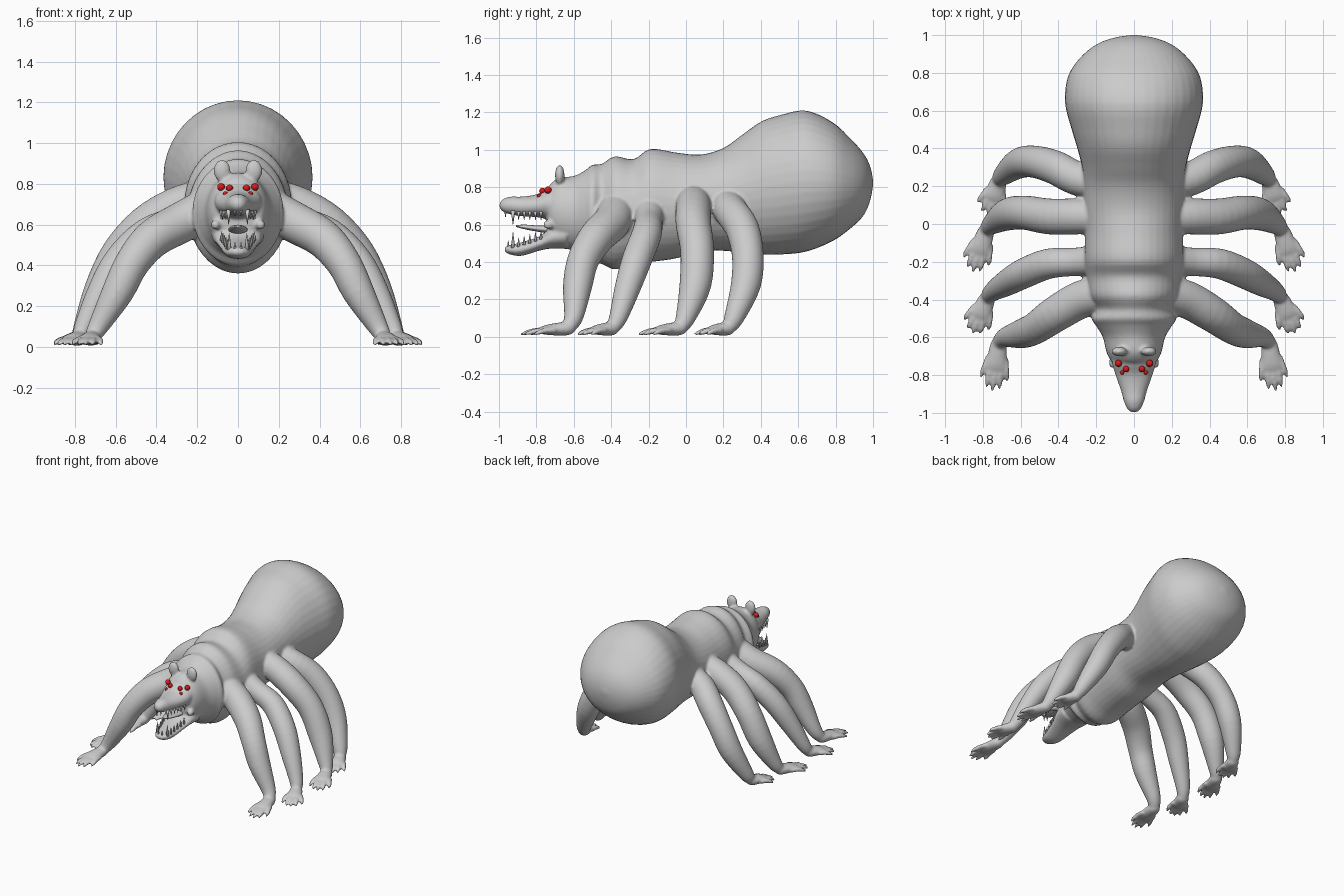
import bpy, bmesh, math
from mathutils import Vector, Matrix

if "Cube" in bpy.data.objects:
    bpy.data.objects.remove(bpy.data.objects["Cube"])

Z = Vector((0, 0, 1))


def spline(rows, steps):
    """Catmull-Rom interpolation of control rows."""
    rows = [Vector(r) for r in rows]
    out = []
    for i in range(len(rows) - 1):
        p0, p1, p2 = rows[max(i - 1, 0)], rows[i], rows[i + 1]
        p3 = rows[min(i + 2, len(rows) - 1)]
        for k in range(steps):
            t = k / steps
            out.append(0.5 * (2 * p1 + (p2 - p0) * t + (2 * p0 - 5 * p1 + 4 * p2 - p3) * t**2
                              + (3 * p1 - p0 - 3 * p2 + p3) * t**3))
    return out + [rows[-1]]


def loft(bm, rows, side=1, axis=None, seg=24, steps=4):
    """Tube through rows of (x, y, z, half width, half height); side=-1 mirrors it."""
    pts = spline(rows, steps)
    rings = []
    for i, p in enumerate(pts):
        c = Vector(p[:3])
        t = axis or Vector(pts[min(i + 1, len(pts) - 1)][:3]) - Vector(pts[max(i - 1, 0)][:3])
        u = t.cross(Z).normalized()
        v = u.cross(t).normalized()
        ring = []
        for k in range(seg):
            a = 2 * math.pi * k / seg
            q = c + u * math.cos(a) * max(p[3], .002) + v * math.sin(a) * max(p[4], .002)
            ring.append(bm.verts.new((q.x * side, q.y, q.z)))
        rings.append(ring)
    for r0, r1 in zip(rings, rings[1:]):
        for k in range(seg):
            n = (k + 1) % seg
            bm.faces.new((r0[k], r0[n], r1[n], r1[k]))
    bm.faces.new(rings[0])
    bm.faces.new(rings[-1])


def along_y(bm, profile, seg=40):
    """Loft along y from (y, bottom, top, half width)."""
    loft(bm, [(0, y, (b + t) / 2, w, (t - b) / 2) for y, b, t, w in profile],
         axis=Vector((0, 1, 0)), seg=seg)


def ball(bm, loc, scale, seg=16):
    m = Matrix.Translation(loc) @ Matrix.Diagonal((*scale, 1))
    bmesh.ops.create_uvsphere(bm, u_segments=seg, v_segments=seg // 2, radius=1, matrix=m)


def finish(bm, name, mat=None):
    bmesh.ops.recalc_face_normals(bm, faces=bm.faces)
    me = bpy.data.meshes.new(name)
    bm.to_mesh(me)
    bm.free()
    for f in me.polygons:
        f.use_smooth = True
    if mat:
        me.materials.append(mat)
    ob = bpy.data.objects.new(name, me)
    bpy.context.collection.objects.link(ob)
    return ob


skin = bmesh.new()

# skull, neck, ridged thorax and bulbous abdomen
along_y(skin, [
    (-.745, .58, .76, .06), (-.73, .53, .81, .115), (-.68, .485, .85, .145), (-.60, .46, .86, .165),
    (-.54, .44, .89, .20), (-.50, .40, .92, .225), (-.45, .39, .925, .20), (-.38, .36, .965, .24),
    (-.28, .385, .95, .25), (-.19, .40, 1.005, .262), (-.05, .42, .985, .26), (.08, .46, .975, .265),
    (.20, .46, 1.01, .265), (.30, .45, 1.08, .275), (.40, .44, 1.15, .30), (.50, .44, 1.185, .33),
    (.64, .455, 1.21, .365), (.78, .51, 1.15, .35), (.88, .58, 1.06, .285), (.95, .65, .98, .20),
    (.985, .73, .91, .11), (1.0, .81, .84, .02)])

# snout and open lower jaw
along_y(skin, [(-.66, .62, .82, .12), (-.74, .63, .795, .115), (-.80, .64, .762, .098),
               (-.88, .645, .75, .07), (-.94, .655, .75, .053), (-.98, .67, .735, .035),
               (-.997, .69, .715, .015)], 24)
along_y(skin, [(-.64, .47, .62, .13), (-.72, .472, .59, .115), (-.78, .462, .54, .095),
               (-.88, .433, .505, .07), (-.94, .44, .492, .052), (-.97, .455, .48, .02)], 24)

# ears and mouth corners
for s in (-1, 1):
    ball(skin, (.078 * s, -.675, .865), (.042, .026, .055))
    ball(skin, (.11 * s, -.735, .60), (.024, .03, .024))

# legs: (x, y, z, radius) path plus middle fingertip (x, y)
legs = [
    ([(.15, -.37, .68, .10), (.28, -.40, .61, .10), (.42, -.48, .53, .095), (.52, -.55, .41, .085),
      (.59, -.58, .27, .078), (.68, -.60, .11, .052), (.715, -.63, .05, .038)], (.75, -.885)),
    ([(.15, -.19, .70, .085), (.30, -.20, .62, .075), (.45, -.21, .55, .08), (.58, -.26, .42, .08),
      (.67, -.31, .27, .07), (.75, -.36, .11, .05), (.775, -.39, .05, .038)], (.855, -.58)),
    ([(.15, .04, .74, .09), (.30, .04, .69, .095), (.45, .04, .60, .095), (.58, .06, .46, .09),
      (.67, .05, .28, .085), (.75, .0, .11, .055), (.78, -.03, .05, .038)], (.855, -.255)),
    ([(.15, .21, .72, .09), (.30, .24, .67, .09), (.42, .30, .58, .09), (.53, .33, .44, .085),
      (.61, .32, .28, .08), (.69, .26, .11, .055), (.715, .23, .05, .038)], (.775, .045)),
]
for path, tip in legs:
    heel = Vector(path[-1][:2])
    d = Vector(tip) - heel
    n = Vector((-d.y, d.x)).normalized()
    for s in (-1, 1):
        loft(skin, [(x, y, z, r, r) for x, y, z, r in path], s)
        # palm
        palm = [(-.12, .048, .025, .02), (0, .045, .042, .036), (.3, .04, .052, .032),
                (.5, .036, .058, .024), (.6, .032, .045, .014)]
        loft(skin, [(*(heel + d * f), z, a, b) for f, z, a, b in palm], s)
        # fingers fan out and taper to claws
        for i in range(-2, 3):
            reach = 1 - .06 * i * i
            rows = []
            for f, w, z, r in ((.4, .022, .034, .017), (.65, .028, .034, .016),
                               (.85, .033, .024, .014), (1, .035, .013, .007)):
                rows.append((*(heel + d * f * reach + n * w * i), z, r, r))
            loft(skin, rows, s, seg=12, steps=3)

body = finish(skin, "body_with_head_and_legs")
remesh = body.modifiers.new("fuse", 'REMESH')
remesh.mode = 'VOXEL'
remesh.voxel_size = .009
remesh.use_smooth_shade = True
soft = body.modifiers.new("soften", 'SMOOTH')
soft.factor = .5
soft.iterations = 4

# tongue
bm = bmesh.new()
along_y(bm, [(-.70, .55, .60, .05), (-.78, .56, .595, .045), (-.86, .575, .60, .035),
             (-.91, .588, .598, .012)], 16)
finish(bm, "tongue")


# teeth: fangs and side rows in both jaws
def tooth(bm, x, y, z, length, r):
    m = Matrix.Translation((x, y, z + length / 2))
    if length < 0:
        m = m @ Matrix.Rotation(math.pi, 4, 'X')
    bmesh.ops.create_cone(bm, cap_ends=True, segments=8, radius1=r, radius2=.001,
                          depth=abs(length), matrix=m)


upper, lower = bmesh.new(), bmesh.new()
for s in (-1, 1):
    tooth(upper, .046 * s, -.925, .675, -.075, .012)
    tooth(lower, .043 * s, -.925, .475, .085, .012)
    tooth(upper, .015 * s, -.965, .68, -.04, .008)
    tooth(lower, .015 * s, -.95, .475, .04, .008)
    for k in range(5):
        y = -.895 + k * .03
        tooth(upper, (.055 + k * .007) * s, y, .67, -.045, .009)
        tooth(lower, (.052 + k * .007) * s, y, .48 + k * .01, .05, .009)
finish(upper, "upper_teeth")
finish(lower, "lower_teeth")

# red eyes, three on each side
red = bpy.data.materials.new("eye_red")
red.diffuse_color = (.7, .01, .01, 1)
red.use_nodes = True
red.node_tree.nodes["Principled BSDF"].inputs["Base Color"].default_value = red.diffuse_color
bm = bmesh.new()
for s in (-1, 1):
    for x, y, z, r in ((.083, -.738, .785, .019), (.042, -.768, .78, .017), (.062, -.785, .752, .012)):
        ball(bm, (x * s, y, z), (r, r, r))
finish(bm, "eyes", red)
